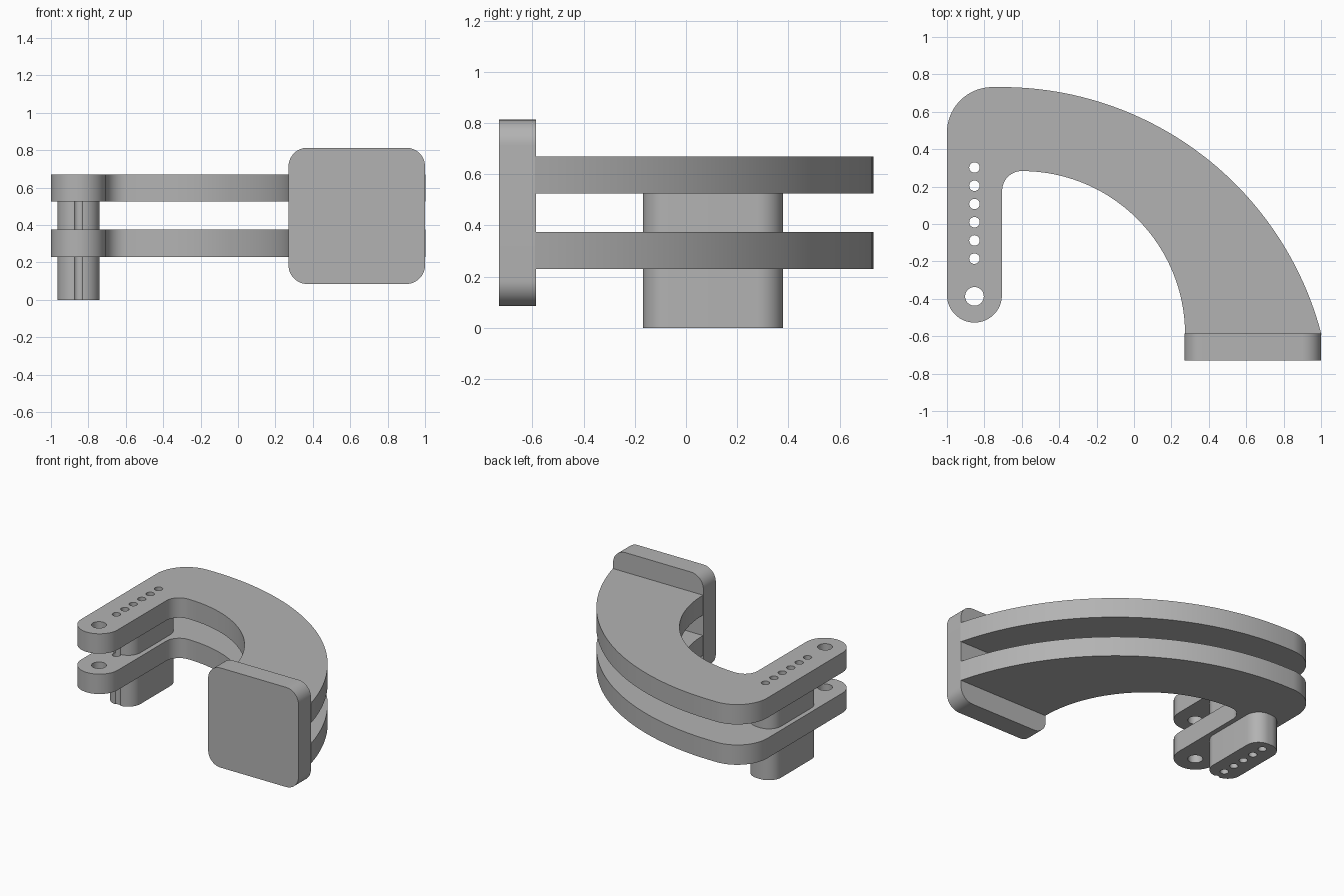
import bpy, bmesh, math
from mathutils import Matrix, Vector

if "Cube" in bpy.data.objects:
    bpy.data.objects.remove(bpy.data.objects["Cube"])

metal = bpy.data.materials.new("mid grey")
metal.diffuse_color = (0.45, 0.45, 0.45, 1)
metal.use_nodes = True
metal.node_tree.nodes["Principled BSDF"].inputs["Base Color"].default_value = metal.diffuse_color


def arc(cx, cy, r, a0, a1, n):
    """Points along a circular arc, angles in degrees."""
    return [(cx + r * math.cos(math.radians(a0 + (a1 - a0) * i / n)),
             cy + r * math.sin(math.radians(a0 + (a1 - a0) * i / n)))
            for i in range(n + 1)]


def rounded_rect(x0, x1, y0, y1, r, n=12):
    return (arc(x1 - r, y0 + r, r, -90, 0, n) + arc(x1 - r, y1 - r, r, 0, 90, n)
            + arc(x0 + r, y1 - r, r, 90, 180, n) + arc(x0 + r, y0 + r, r, 180, 270, n))


def extrude(name, outline, z0, z1, matrix=Matrix()):
    """Prism from a 2D outline between two heights."""
    bm = bmesh.new()
    face = bm.faces.new([bm.verts.new((x, y, z0)) for x, y in outline])
    top = bmesh.ops.extrude_face_region(bm, geom=[face])["geom"]
    bmesh.ops.translate(bm, vec=(0, 0, z1 - z0),
                        verts=[v for v in top if isinstance(v, bmesh.types.BMVert)])
    bm.transform(matrix)
    bmesh.ops.recalc_face_normals(bm, faces=bm.faces[:])
    mesh = bpy.data.meshes.new(name)
    bm.to_mesh(mesh)
    bm.free()
    mesh.materials.append(metal)
    ob = bpy.data.objects.new(name, mesh)
    bpy.context.collection.objects.link(ob)
    return ob


def activate(ob):
    bpy.ops.object.select_all(action='DESELECT')
    ob.select_set(True)
    bpy.context.view_layer.objects.active = ob


# Hole cutter: one pivot hole and a row of six small holes
bm = bmesh.new()
HOLE_X = -0.853
holes = [(-0.387, 0.05)] + [(0.302 - 0.0975 * i, 0.028) for i in range(6)]
for y, r in holes:
    bmesh.ops.create_cone(bm, cap_ends=True, segments=32, radius1=r, radius2=r, depth=2,
                          matrix=Matrix.Translation((HOLE_X, y, 0.4)))
mesh = bpy.data.meshes.new("hole_cutter")
bm.to_mesh(mesh)
bm.free()
mesh.materials.append(metal)
cutter = bpy.data.objects.new("hole_cutter", mesh)
bpy.context.collection.objects.link(cutter)
cutter.hide_render = True

# Curved arm outline, clockwise from the inner foot of the sweep
R, CX = 1.767, -0.708
CY = 0.732 - R
end = math.degrees(math.asin((-0.59 - CY) / R))
arm = (arc(-0.60, -0.59, 0.873, 0, 90, 48)              # inner sweep
       + arc(-0.60, 0.178, 0.105, 90, 180, 12)          # inner corner
       + arc(HOLE_X, -0.38, 0.147, 0, -180, 32)         # rounded tip
       + arc(-0.757, 0.489, 0.243, 180, 90, 24)         # outer corner
       + arc(CX, CY, R, 90, end, 48))                   # outer sweep

parts = [extrude("lower_arm", arm, 0.23, 0.375),
         extrude("upper_arm", arm, 0.525, 0.67),
         extrude("spacer_block", rounded_rect(-0.966, -0.74, -0.168, 0.38, 0.1), 0, 0.525)]

for ob in parts:
    activate(ob)
    mod = ob.modifiers.new("holes", 'BOOLEAN')
    mod.operation, mod.solver, mod.object = 'DIFFERENCE', 'EXACT', cutter
    bpy.ops.object.modifier_apply(modifier=mod.name)
bpy.data.objects.remove(cutter)

# Upright end plate (outline in x-z, thickness along y)
parts.append(extrude("end_plate", rounded_rect(0.27, 1.0, 0.085, 0.813, 0.1),
                     0.586, 0.73, Matrix.Rotation(math.radians(90), 4, 'X')))

for ob in parts:
    activate(ob)
    bpy.ops.object.shade_smooth_by_angle(angle=math.radians(30))
